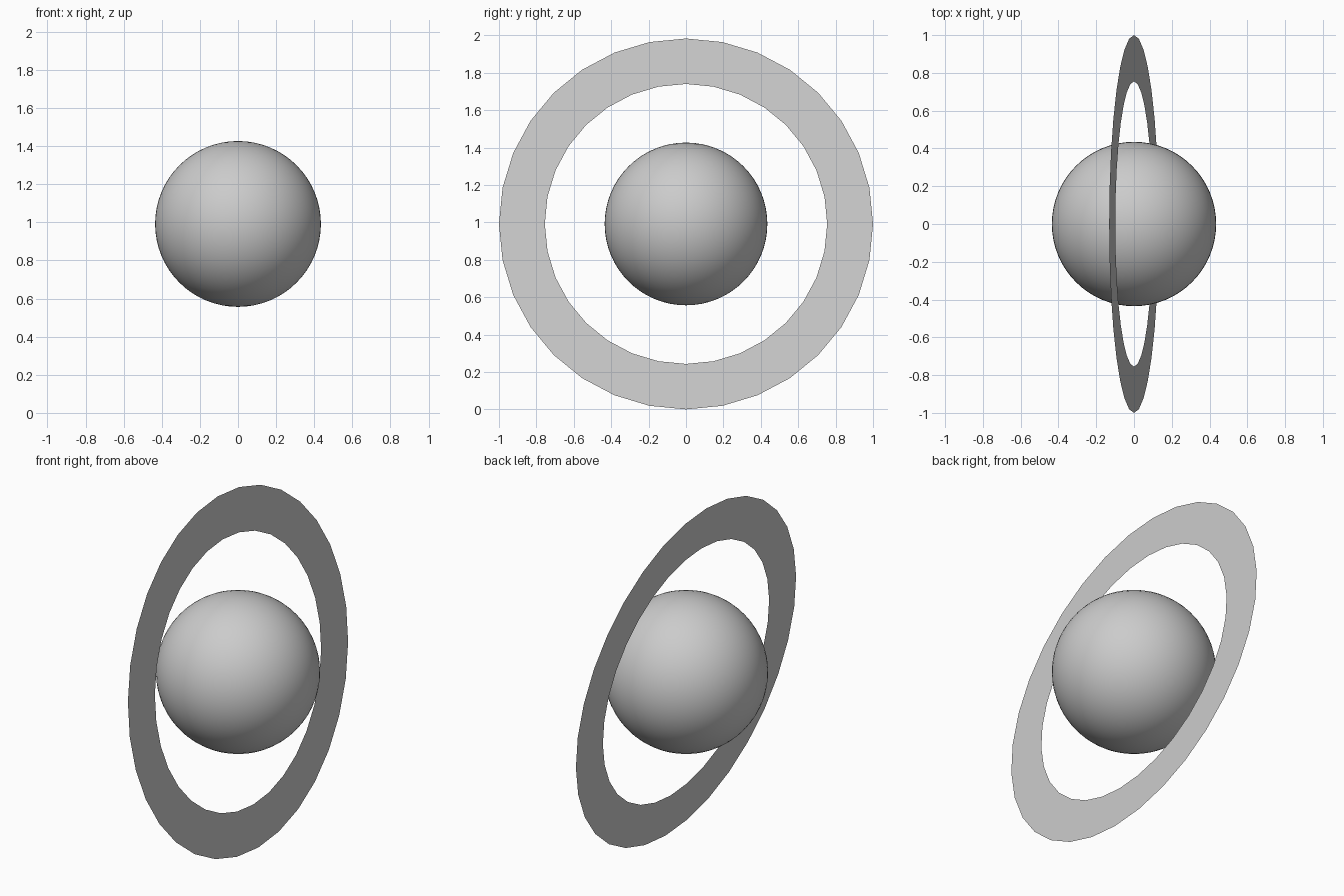
import bpy, bmesh, math

if "Cube" in bpy.data.objects:
    bpy.data.objects.remove(bpy.data.objects["Cube"])

TILT = math.radians(7.55)
CENTRE = (0, 0, math.cos(TILT))
SIDES = 32

# planet: smooth ball
bpy.ops.mesh.primitive_uv_sphere_add(segments=64, ring_count=32, radius=0.435, location=CENTRE)
planet = bpy.context.object
planet.name = "planet"
bpy.ops.object.shade_smooth()

# ring: flat, paper-thin band in the YZ plane, leaning towards -x at the top
bm = bmesh.new()


def circle(radius):
    angles = [2 * math.pi * i / SIDES for i in range(SIDES)]
    return [bm.verts.new((0, radius * math.cos(a), radius * math.sin(a))) for a in angles]


inner, outer = circle(0.755), circle(1.0)
for i in range(SIDES):
    j = (i + 1) % SIDES
    bm.faces.new((inner[i], outer[i], outer[j], inner[j]))

mesh = bpy.data.meshes.new("ring")
bm.to_mesh(mesh)
bm.free()
ring = bpy.data.objects.new("ring", mesh)
ring.location = CENTRE
ring.rotation_euler = (0, -TILT, 0)
bpy.context.collection.objects.link(ring)
